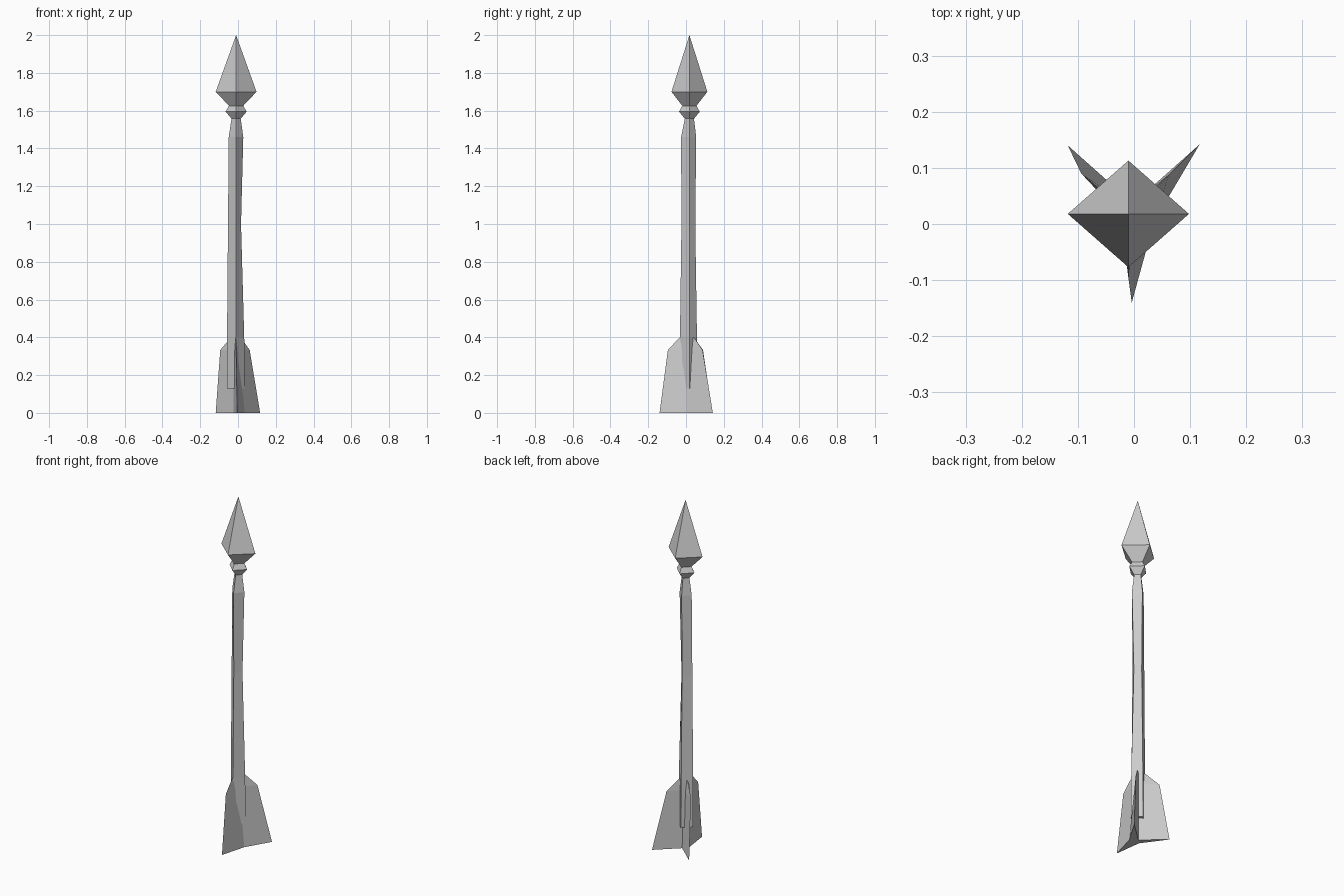
import bpy, bmesh

if "Cube" in bpy.data.objects:
    bpy.data.objects.remove(bpy.data.objects["Cube"])


def loft(name, rings):
    """Skin a stack of equal-sized vertex rings; a one-point ring makes a tip."""
    bm = bmesh.new()
    levels = [[bm.verts.new(p) for p in ring] for ring in rings]
    for a, b in zip(levels, levels[1:]):
        n = len(a)
        for i in range(n):
            j = (i + 1) % n
            if len(b) == 1:
                bm.faces.new((a[i], a[j], b[0]))
            else:
                bm.faces.new((a[i], a[j], b[j], b[i]))
    for cap in (levels[0], levels[-1]):
        if len(cap) > 2:
            bm.faces.new(cap)
    bmesh.ops.recalc_face_normals(bm, faces=bm.faces[:])
    mesh = bpy.data.meshes.new(name)
    bm.to_mesh(mesh)
    bm.free()
    obj = bpy.data.objects.new(name, mesh)
    bpy.context.collection.objects.link(obj)
    return obj


CX, CY = -0.01, 0.018


def diamond(z, left, right, front, back, cx=CX, cy=CY):
    return [(left, cy, z), (cx, front, z), (right, cy, z), (cx, back, z)]


def even_diamond(z, rx, ry):
    return diamond(z, CX - rx, CX + rx, CY - ry, CY + ry)


# Four-sided pointed head
loft("arrow_head", [
    even_diamond(1.625, 0.037, 0.037),
    even_diamond(1.70, 0.108, 0.095),
    [(CX, CY, 2.0)],
])

# Small collar under the head
loft("collar", [
    even_diamond(1.557, 0.024, 0.024),
    even_diamond(1.595, 0.056, 0.055),
    even_diamond(1.627, 0.037, 0.037),
])

# Slightly uneven carved shaft
loft("shaft", [
    diamond(0.13, -0.058, 0.036, -0.033, 0.060),
    diamond(0.40, -0.058, 0.033, -0.032, 0.058),
    diamond(1.00, -0.053, 0.016, -0.024, 0.049),
    diamond(1.46, -0.049, 0.028, -0.026, 0.054),
    even_diamond(1.56, 0.024, 0.024),
])


# Three wedge fins forming one star-shaped tail
def star(z, tips, notches):
    return [(x, y, z) for pair in zip(tips, notches) for x, y in pair]


loft("tail_fins", [
    star(0.0, [(-0.004, -0.14), (0.117, 0.142), (-0.118, 0.14)],
         [(0.036, 0.005), (0.0, 0.035), (-0.024, 0.010)]),
    star(0.333, [(-0.010, -0.096), (0.062, 0.088), (-0.094, 0.090)],
         [(0.002, 0.009), (-0.008, 0.031), (-0.021, 0.012)]),
    star(0.40, [(-0.012, -0.033), (0.014, 0.042), (-0.037, 0.042)],
         [(-0.005, 0.010), (-0.010, 0.030), (-0.020, 0.012)]),
])
